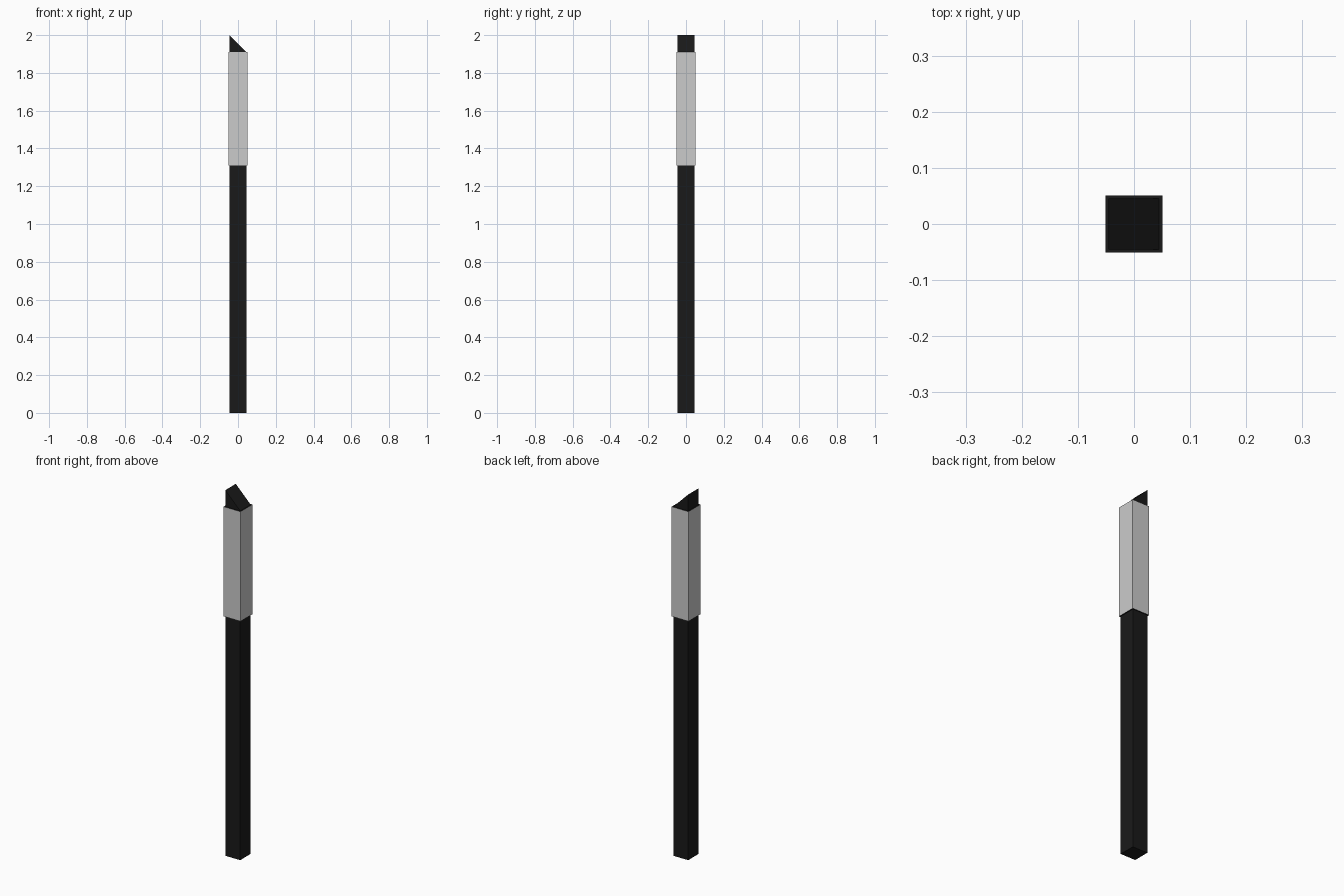
import bpy, bmesh
from mathutils import Matrix, Vector

if "Cube" in bpy.data.objects:
    bpy.data.objects.remove(bpy.data.objects["Cube"])

POST, SLEEVE = 0.045, 0.051      # half widths
LOW, HIGH, TOP = 1.31, 1.91, 2.0

black = bpy.data.materials.new("black")
black.diffuse_color = (0.01, 0.01, 0.01, 1)
black.use_nodes = True
black.node_tree.nodes["Principled BSDF"].inputs["Base Color"].default_value = black.diffuse_color


def finish(name, bm, mat=None):
    mesh = bpy.data.meshes.new(name)
    bm.to_mesh(mesh)
    bm.free()
    if mat:
        mesh.materials.append(mat)
    obj = bpy.data.objects.new(name, mesh)
    bpy.context.collection.objects.link(obj)
    return obj


def box(half, z0, z1):
    bm = bmesh.new()
    bmesh.ops.create_cube(bm, size=1)
    bmesh.ops.scale(bm, vec=Vector((2 * half, 2 * half, z1 - z0)), verts=bm.verts)
    bmesh.ops.translate(bm, vec=Vector((0, 0, (z0 + z1) / 2)), verts=bm.verts)
    bm.normal_update()
    return bm


# Square post with its top cut on a slant, high on the left
bm = box(POST, 0, TOP)
for v in bm.verts:
    if v.co.z > 1 and v.co.x > 0:
        v.co.z = HIGH
finish("post", bm, black)

# Grey sleeve: four side panels only
bm = box(SLEEVE, LOW, HIGH)
ends = [f for f in bm.faces if abs(f.normal.z) > 0.5]
bmesh.ops.delete(bm, geom=ends, context='FACES_ONLY')
finish("sleeve", bm)

# Black end faces closing the sleeve around the post
bm = box(SLEEVE, LOW, HIGH)
sides = [f for f in bm.faces if abs(f.normal.z) < 0.5]
bmesh.ops.delete(bm, geom=sides, context='FACES')
finish("sleeve_ends", bm, black)
